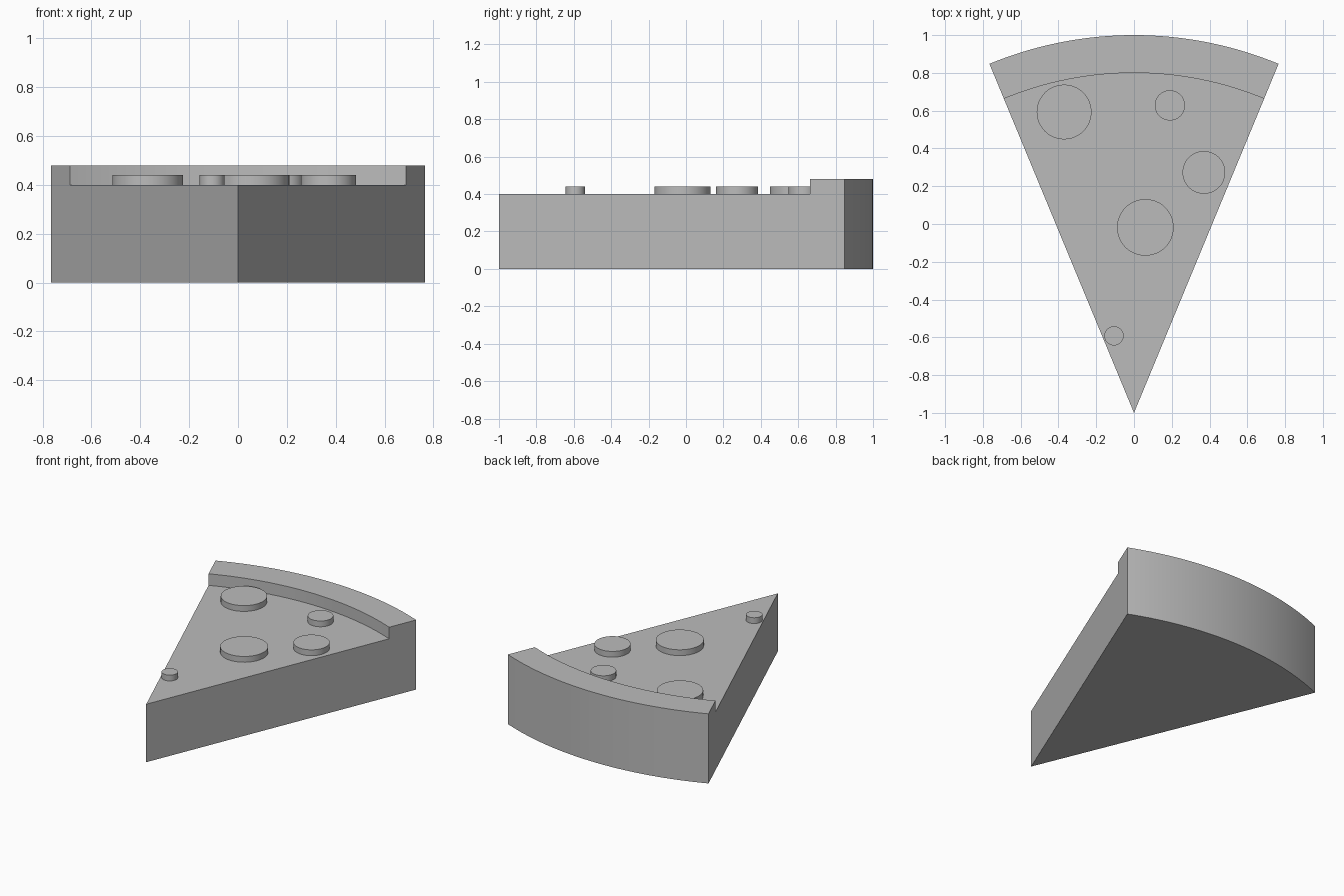
import bpy, bmesh, math

if "Cube" in bpy.data.objects:
    bpy.data.objects.remove(bpy.data.objects["Cube"])

TIP_Y = -1.0                    # point of the wedge
HALF = math.radians(22.5)       # half of the slice angle
STEPS = 32

grey = bpy.data.materials.new("plain grey")
grey.diffuse_color = (0.5, 0.5, 0.5, 1)
grey.use_nodes = True
grey.node_tree.nodes["Principled BSDF"].inputs["Base Color"].default_value = grey.diffuse_color


def finish(obj):
    obj.data.materials.clear()
    obj.data.materials.append(grey)
    bpy.ops.object.select_all(action='DESELECT')
    obj.select_set(True)
    bpy.context.view_layer.objects.active = obj
    bpy.ops.object.shade_smooth_by_angle(angle=math.radians(30))


# Slice with raised crust: a (radius, height) profile swept about the tip
profile = [(0, 0), (2, 0), (2, 0.48), (1.8, 0.48), (1.8, 0.4), (0, 0.4)]
bm = bmesh.new()
rings = []
for i in range(STEPS + 1):
    a = -HALF + 2 * HALF * i / STEPS
    rings.append([bm.verts.new((r * math.sin(a), TIP_Y + r * math.cos(a), z))
                  for r, z in profile])
n = len(profile)
for a, b in zip(rings, rings[1:]):
    for k in range(n - 1):
        bm.faces.new((a[k], a[k + 1], b[k + 1], b[k]))
bm.faces.new(rings[0])
bm.faces.new(rings[-1][::-1])
bmesh.ops.remove_doubles(bm, verts=bm.verts, dist=1e-4)
bmesh.ops.recalc_face_normals(bm, faces=bm.faces)
mesh = bpy.data.meshes.new("slice_with_crust")
bm.to_mesh(mesh)
bm.free()
body = bpy.data.objects.new("slice_with_crust", mesh)
bpy.context.collection.objects.link(body)
finish(body)

# Round topping discs, sunk slightly into the slice
toppings = [(-0.37, 0.593, 0.145), (0.19, 0.628, 0.08), (0.37, 0.273, 0.113),
            (0.06, -0.018, 0.15), (-0.106, -0.592, 0.051)]
for i, (x, y, r) in enumerate(toppings, 1):
    bpy.ops.mesh.primitive_cylinder_add(vertices=48, radius=r, depth=0.05,
                                        location=(x, y, 0.415))
    disc = bpy.context.object
    disc.name = f"topping_{i}"
    finish(disc)
